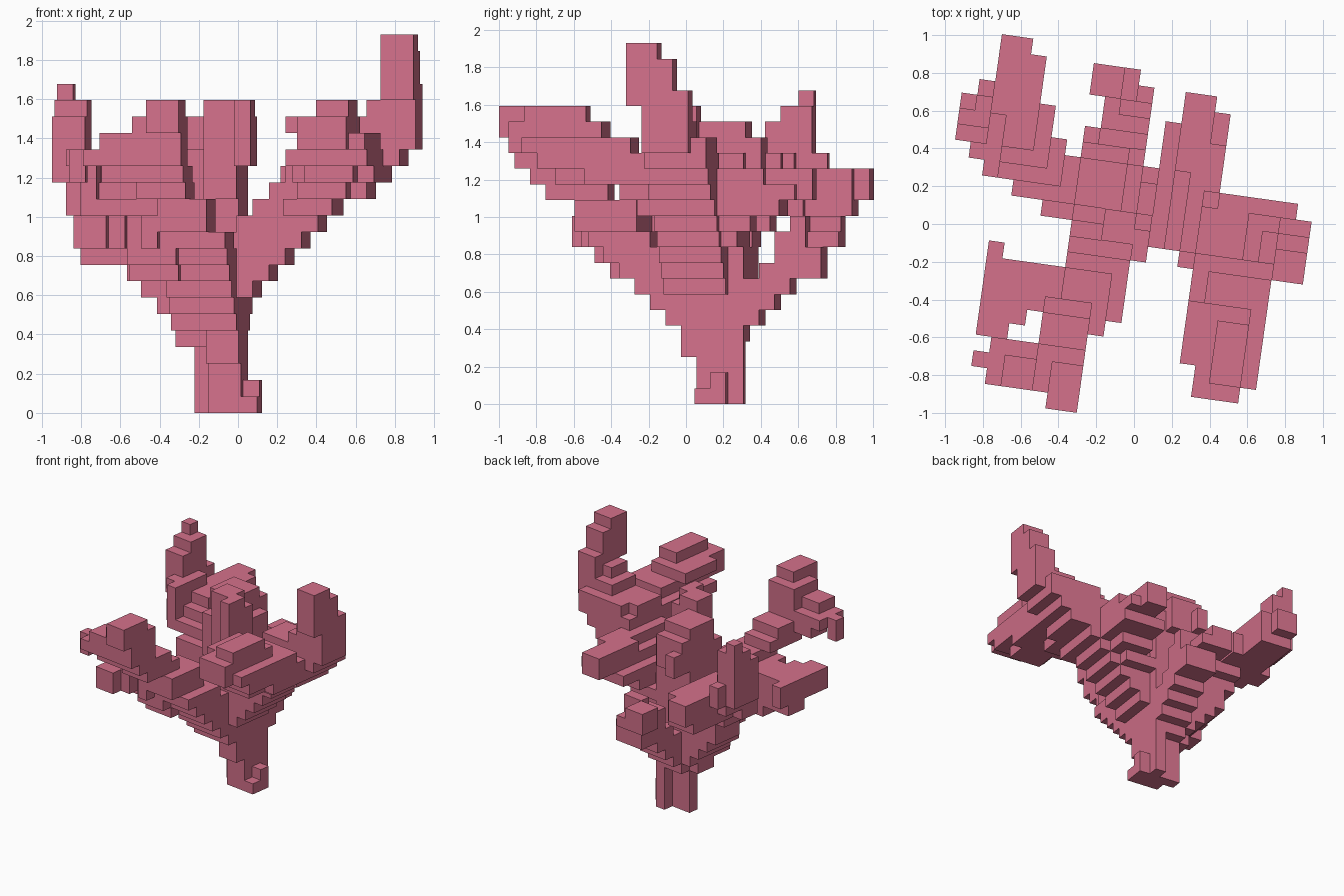
import bpy, bmesh, math
from mathutils import Matrix, Vector

if "Cube" in bpy.data.objects:
    bpy.data.objects.remove(bpy.data.objects["Cube"])

S = 0.0839                      # cube size
SPIN = Matrix.Rotation(math.radians(-8), 4, 'Z')
mat = bpy.data.materials.new("pink_coral")
mat.diffuse_color = (0.66, 0.165, 0.26, 1)
mat.use_nodes = True
mat.node_tree.nodes["Principled BSDF"].inputs["Base Color"].default_value = mat.diffuse_color

parts = {}                      # part name -> set of grid cells
taken = set()


def add(name, *boxes):
    """Fill boxes (i0, i1, j0, j1, k0, k1) of the cube grid."""
    cells = parts.setdefault(name, set())
    for i0, i1, j0, j1, k0, k1 in boxes:
        for i in range(i0, i1):
            for j in range(j0, j1):
                for k in range(k0, k1):
                    if (i, j, k) not in taken:
                        taken.add((i, j, k))
                        cells.add((i, j, k))


# trunk with stepped foot
add("trunk",
    (-2, 1, 0, 2, 0, 1), (0, 1, 1, 2, 0, 2),
    (-3, 0, 1, 2, 0, 6), (-2, 0, 0, 1, 0, 6), (-1, 0, 2, 3, 0, 6),
    (-2, 0, -1, 1, 3, 6), (-4, -2, 0, 2, 4, 6))

# central crown above the trunk
add("crown",
    (-4, 0, -1, 3, 5, 9), (-3, 0, -1, 3, 9, 13), (-4, 0, -1, 3, 12, 16),
    (-4, -1, 0, 3, 16, 17), (-2, 0, -2, 0, 13, 19), (0, 1, -3, -1, 15, 19),
    (-1, 1, -2, 0, 15, 18), (-4, -1, 0, 4, 14, 17), (-4, -1, 0, 3, 17, 18),
    (-4, -3, 3, 5, 14, 16))

# east branch: staircase rising to a tall tower
for k in range(6, 13):
    add("east_branch", (max(k - 11, -1), k - 6, -2, 2, k, k + 1))
for k in range(13, 17):
    add("east_branch", (min(k - 11, 4), k - 5, -2, 2 if k < 16 else 1, k, k + 1))
add("east_branch",
    (5, 10, -1, 2, 15, 17), (7, 9, -2, 1, 17, 18), (8, 9, -2, 0, 18, 19),
    (9, 11, -2, 1, 16, 20), (9, 11, -3, 0, 19, 22), (9, 11, -3, -1, 22, 23))

# north-east branch
add("north_east_branch",
    (0, 3, 1, 3, 10, 11), (1, 4, 1, 4, 11, 12), (1, 5, 2, 6, 12, 13),
    (2, 5, 2, 7, 13, 14), (2, 4, 3, 8, 13, 15), (3, 5, 1, 5, 14, 15))

# south-east branch: broad slab with a raised cap
add("south_east_branch",
    (3, 6, -3, -1, 12, 13), (4, 7, -4, -2, 13, 14), (5, 8, -8, -2, 14, 15),
    (4, 9, -6, -2, 14, 15), (4, 9, -9, -2, 15, 16), (5, 9, -10, -3, 16, 17),
    (5, 8, -11, -5, 16, 18), (4, 8, -9, -5, 17, 18), (6, 8, -10, -6, 18, 19))

# north branch: low staircase
for k in range(4, 8):
    add("north_branch", (-3, 0, k - 4, k - 1, k, k + 1))
add("north_branch",
    (-3, 0, 4, 8, 8, 9), (-3, 0, 5, 8, 9, 10), (-4, -1, 7, 9, 10, 11),
    (-3, 0, 5, 7, 10, 11), (-4, -2, 7, 9, 11, 12), (-2, 0, 6, 7, 11, 12))

# north-west branch: staircase, long tongue and stepped spire
for k in range(5, 9):
    add("north_west_branch", (max(1 - k, -6), -2, -1, 3, k, k + 1))
add("north_west_branch",
    (-7, -3, 0, 3, 8, 10), (-8, -4, 0, 3, 10, 12), (-8, -5, 3, 4, 11, 12),
    (-10, -6, 1, 6, 12, 13), (-11, -10, 2, 4, 12, 13), (-6, -5, 1, 4, 12, 13),
    (-10, -7, 6, 9, 12, 13), (-11, -6, 2, 6, 13, 14),
    (-10, -8, 6, 10, 13, 15), (-8, -7, 6, 9, 13, 15), (-12, -7, 3, 6, 14, 15),
    (-11, -10, 6, 7, 14, 16), (-10, -9, 1, 4, 13, 16), (-12, -10, 3, 6, 15, 18),
    (-11, -9, 2, 5, 15, 16), (-12, -10, 4, 6, 18, 19), (-12, -11, 5, 6, 19, 20))

# south branch: staircase up to a wide slab
for k, near in ((5, -2), (6, -3), (7, -4), (8, -5), (9, -6), (10, -7), (11, -8), (12, -8)):
    add("south_branch", (-4, 0 if near > -8 else -1, near, near + 4 if k > 8 else 0, k, k + 1))
add("south_branch",
    (-5, -2, -10, -6, 13, 14), (-5, -2, -11, -7, 14, 15), (-7, -4, -11, -9, 14, 15),
    (-9, -8, -11, -10, 14, 16), (-8, -2, -12, -9, 15, 16), (-7, -2, -12, -10, 16, 17),
    (-5, -2, -10, -9, 16, 17), (-5, -2, -12, -9, 17, 18), (-4, -2, -13, -10, 17, 19))

# south-west branch: low platform with two gaps
add("south_west_branch",
    (-6, -3, -6, -4, 8, 9), (-9, -4, -6, -4, 9, 10), (-6, -3, -7, -6, 9, 10),
    (-9, -6, -8, -4, 10, 12), (-9, -7, -9, -8, 10, 12), (-6, -4, -7, -4, 10, 12),
    (-5, -4, -8, -7, 10, 12), (-9, -8, -4, -3, 10, 12))

# faces only where no neighbouring cube exists in the whole model
SIDES = []
for axis in range(3):
    for sign in (0, 1):
        n = [0, 0, 0]
        n[axis] = 2 * sign - 1
        a, b = (axis + 1) % 3, (axis + 2) % 3
        ring = []
        for p, q in ((0, 0), (1, 0), (1, 1), (0, 1)):
            c = [0, 0, 0]
            c[axis], c[a], c[b] = sign, p, q
            ring.append(tuple(c))
        SIDES.append((n, ring if sign else ring[::-1]))

for name, cells in parts.items():
    bm = bmesh.new()
    corner = {}
    for cell in sorted(cells):
        for n, ring in SIDES:
            if tuple(c + d for c, d in zip(cell, n)) in taken:
                continue
            face = []
            for r in ring:
                key = tuple(c + d for c, d in zip(cell, r))
                if key not in corner:
                    pos = Vector((key[0] + 0.08, key[1] + 0.7, key[2])) * S
                    corner[key] = bm.verts.new(SPIN @ pos)
                face.append(corner[key])
            bm.faces.new(face)
    mesh = bpy.data.meshes.new(name)
    bmesh.ops.dissolve_limit(bm, angle_limit=0.01, verts=bm.verts, edges=bm.edges)
    bm.to_mesh(mesh)
    bm.free()
    mesh.materials.append(mat)
    bpy.context.collection.objects.link(bpy.data.objects.new(name, mesh))
